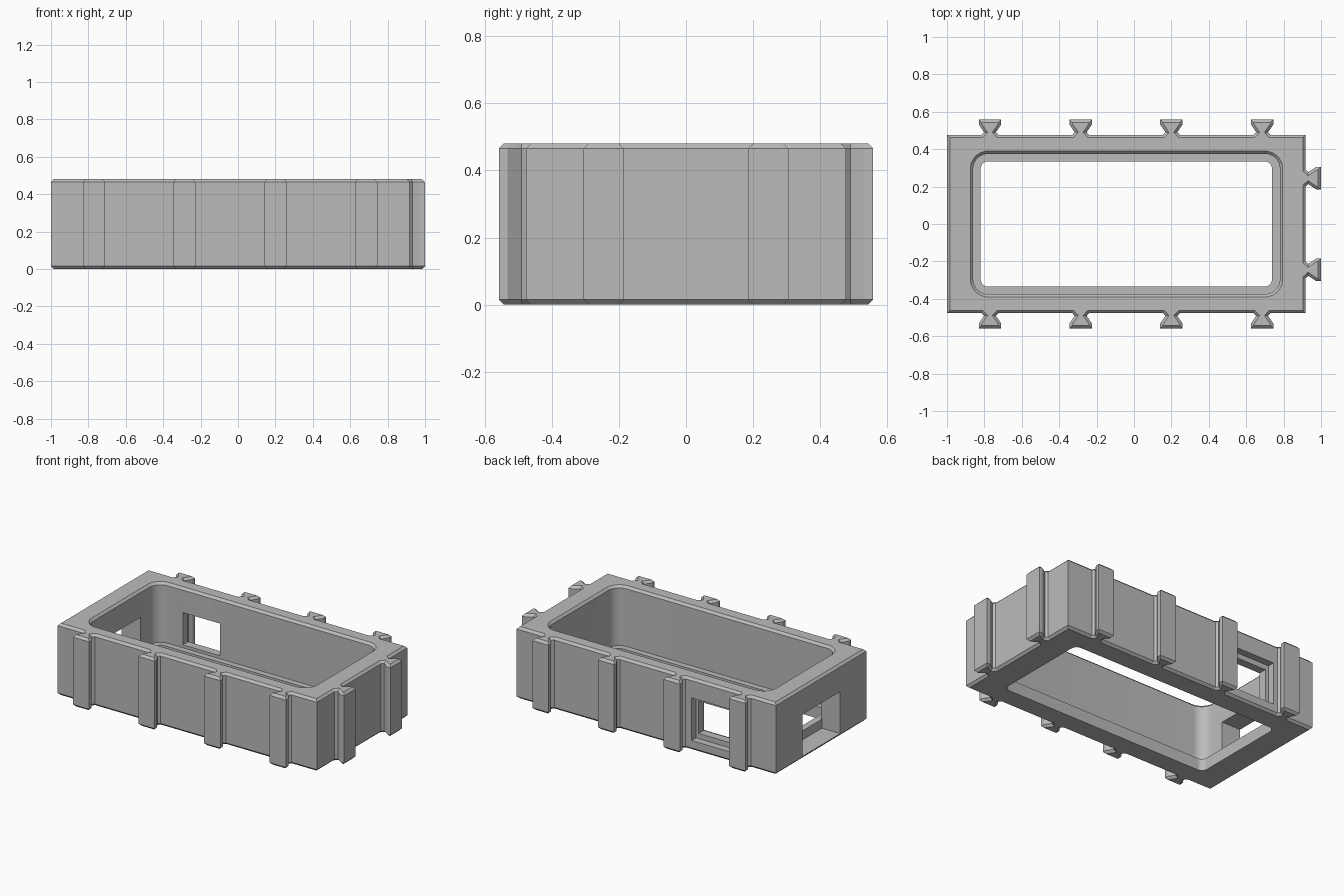
import bpy, bmesh, math
from mathutils import Vector

if "Cube" in bpy.data.objects:
    bpy.data.objects.remove(bpy.data.objects["Cube"])

HEIGHT, CHAMFER = 0.48, 0.015
LEFT, RIGHT, SIDE = -1.0, 0.918, 0.477

grey = bpy.data.materials.new("plain_grey")
grey.use_nodes = True
grey.diffuse_color = (0.5, 0.5, 0.5, 1)
grey.node_tree.nodes["Principled BSDF"].inputs["Base Color"].default_value = grey.diffuse_color


def make_object(name, bm):
    bmesh.ops.recalc_face_normals(bm, faces=bm.faces)
    mesh = bpy.data.meshes.new(name)
    bm.to_mesh(mesh)
    bm.free()
    mesh.materials.append(grey)
    obj = bpy.data.objects.new(name, mesh)
    bpy.context.collection.objects.link(obj)
    return obj


def dovetail(base, along, out):
    """Outline points of one dovetail key, walking along the wall."""
    half = [(-0.045, 0), (-0.032, 0.014), (-0.06, 0.055), (-0.06, 0.081)]
    profile = half + [(-a, o) for a, o in reversed(half)]
    return [base + along * a + out * o for a, o in profile]


def loft(name, rings):
    """Closed solid through rings with equal point counts."""
    bm = bmesh.new()
    loops = [[bm.verts.new(p) for p in ring] for ring in rings]
    for low, high in zip(loops, loops[1:]):
        for i in range(len(low)):
            j = (i + 1) % len(low)
            bm.faces.new((low[i], low[j], high[j], high[i]))
    bm.faces.new(loops[0])
    bm.faces.new(loops[-1])
    return make_object(name, bm)


def rounded_ring(x0, x1, half_y, radius, z, steps=10):
    points = []
    corners = [(x1, half_y), (x0, half_y), (x0, -half_y), (x1, -half_y)]
    for k, (cx, cy) in enumerate(corners):
        ox = cx - math.copysign(radius, cx)
        oy = cy - math.copysign(radius, cy)
        for s in range(steps + 1):
            a = (k + s / steps) * math.pi / 2
            points.append((ox + radius * math.cos(a), oy + radius * math.sin(a), z))
    return points


def block(name, low, high):
    bm = bmesh.new()
    bmesh.ops.create_cube(bm, size=1)
    low, high = Vector(low), Vector(high)
    for v in bm.verts:
        v.co = (low + high) / 2 + v.co * (high - low)
    return make_object(name, bm)


# Outer outline with dovetail keys on front, right end and back
X, Y = Vector((1, 0, 0)), Vector((0, 1, 0))
key_x = [-0.77 + 0.485 * i for i in range(4)]
outline = [Vector((LEFT, -SIDE, 0))]
for x in key_x:
    outline += dovetail(Vector((x, -SIDE, 0)), X, -Y)
outline.append(Vector((RIGHT, -SIDE, 0)))
for y in (-0.245, 0.245):
    outline += dovetail(Vector((RIGHT, y, 0)), Y, X)
outline.append(Vector((RIGHT, SIDE, 0)))
for x in reversed(key_x):
    outline += dovetail(Vector((x, SIDE, 0)), -X, Y)
outline.append(Vector((LEFT, SIDE, 0)))

# Extruded body with chamfered top and bottom rims
bm = bmesh.new()
base = bm.faces.new([bm.verts.new(p) for p in outline])
top = bmesh.ops.extrude_face_region(bm, geom=[base], use_keep_orig=True)["geom"]
bmesh.ops.translate(bm, vec=(0, 0, HEIGHT), verts=[g for g in top if isinstance(g, bmesh.types.BMVert)])
bmesh.ops.recalc_face_normals(bm, faces=bm.faces)
rims = [e for e in bm.edges if abs(e.verts[0].co.z - e.verts[1].co.z) < 0.001]
bmesh.ops.bevel(bm, geom=rims, offset=CHAMFER, segments=1, affect="EDGES", profile=0.5)
body = make_object("frame_body", bm)

# Pocket with a lip at the floor and a flared top edge
pocket = loft("pocket_cutter", [
    rounded_ring(-0.82, 0.738, 0.335, 0.04, -0.05),
    rounded_ring(-0.82, 0.738, 0.335, 0.04, 0.08),
    rounded_ring(-0.86, 0.78, 0.375, 0.08, 0.08),
    rounded_ring(-0.86, 0.78, 0.375, 0.08, HEIGHT - CHAMFER),
    rounded_ring(-0.895, 0.815, 0.41, 0.115, HEIGHT + 0.02),
])

# Stepped window in the back wall and port in the left-hand end wall
cutters = [
    pocket,
    block("back_window_cutter", (-0.67, 0.3, 0.1), (-0.395, 0.6, 0.315)),
    block("back_recess_cutter", (-0.695, 0.43, 0.065), (-0.375, 0.6, 0.35)),
    block("end_port_cutter", (-1.1, -0.2, 0.08), (-0.8, 0.2, 0.3)),
    block("end_recess_cutter", (-1.1, -0.2, 0.02), (-0.865, 0.2, 0.3)),
]
bpy.context.view_layer.objects.active = body
for cutter in cutters:
    cutter.hide_render = True
    mod = body.modifiers.new(cutter.name, "BOOLEAN")
    mod.operation, mod.solver, mod.object = "DIFFERENCE", "EXACT", cutter
    bpy.ops.object.modifier_apply(modifier=mod.name)
    bpy.data.objects.remove(cutter)

bpy.ops.object.select_all(action="DESELECT")
body.select_set(True)
bpy.ops.object.shade_smooth_by_angle(angle=math.radians(30))
